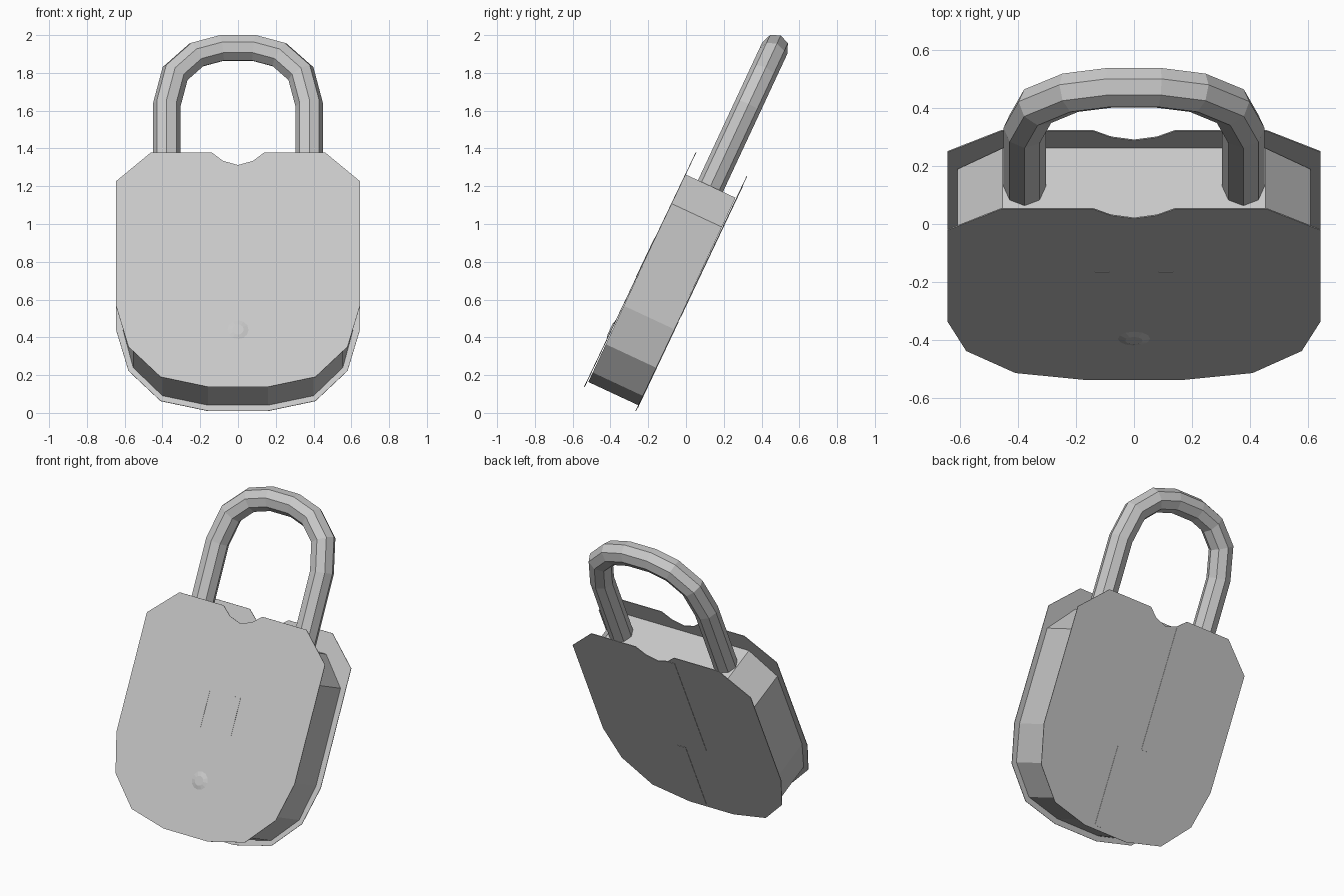
import bpy, bmesh, math
from mathutils import Matrix, Vector

cube = bpy.data.objects.get("Cube")
if cube:
    bpy.data.objects.remove(cube, do_unlink=True)

# One grey metal for the whole lock
metal = bpy.data.materials.new("grey_metal")
metal.use_nodes = True
GREY = (0.58, 0.58, 0.58, 1)
metal.diffuse_color = GREY
metal.node_tree.nodes["Principled BSDF"].inputs["Base Color"].default_value = GREY

# Parts are built upright, then leaned back
LEAN = Matrix.Rotation(math.radians(-25), 4, 'X')


def finish(name, bm):
    bmesh.ops.recalc_face_normals(bm, faces=bm.faces)
    bm.transform(LEAN)
    mesh = bpy.data.meshes.new(name)
    bm.to_mesh(mesh)
    bm.free()
    mesh.materials.append(metal)
    obj = bpy.data.objects.new(name, mesh)
    bpy.context.collection.objects.link(obj)
    return obj


def mirrored(half):
    """Close a right-hand half outline across x = 0."""
    return half + [(-x, z) for x, z in reversed(half) if x > 0]


def slab(name, outline, front, back, slope=0.0):
    """Extrude an x-z outline from front to back, leaning by slope."""
    bm = bmesh.new()
    rings = [[bm.verts.new((x, y + slope * z, z)) for x, z in outline]
             for y in (front, back)]
    bm.faces.new(rings[0])
    bm.faces.new(list(reversed(rings[1])))
    n = len(outline)
    for i in range(n):
        j = (i + 1) % n
        bm.faces.new((rings[0][i], rings[1][i], rings[1][j], rings[0][j]))
    return finish(name, bm)


def strip(x1, x2, z1, z2):
    return [(x1, z1), (x2, z1), (x2, z2), (x1, z2)]


# Lock body between the cover plates
body = mirrored([(0.16, -0.07), (0.40, -0.015), (0.555, 0.15), (0.61, 0.375),
                 (0.61, 0.972), (0.455, 1.143)])
slab("lock_body", body, -0.538, -0.244)

# Thin cover plates with a notch in the top edge
plate = mirrored([(0.16, -0.103), (0.41, -0.045), (0.58, 0.132), (0.645, 0.37),
                  (0.645, 1.103), (0.46, 1.272), (0.14, 1.272), (0.08, 1.222),
                  (0, 1.197)])
slab("front_plate", plate, -0.547, -0.543, 0.008)
slab("back_plate", plate, -0.247, -0.243, 0.006)

# Shallow raised ribs on the plates
for side, x in (("left", 0.11), ("right", -0.11)):
    slab(side + "_front_rib", strip(x - 0.025, x + 0.025, 0.54, 0.77),
         -0.549, -0.546, 0.008)
slab("upper_back_rib", strip(-0.13, -0.08, 0.45, 1.22), -0.244, -0.241, 0.006)
slab("lower_back_rib", strip(0.03, 0.09, -0.08, 0.42), -0.244, -0.241, 0.006)

# Low conical keyhole boss
bm = bmesh.new()
bmesh.ops.create_cone(bm, cap_ends=True, segments=12, radius1=0.06,
                      radius2=0.03, depth=0.008)
bm.transform(Matrix.Translation((0, -0.548, 0.23)) @ Matrix.Rotation(math.pi / 2, 4, 'X'))
finish("keyhole_boss", bm)

# Octagonal shackle swept along a bent path
SIDES, RADIUS, DEPTH = 8, 0.073, -0.39
path = mirrored([(0.378, 1.12), (0.378, 1.614), (0.333, 1.80),
                 (0.22, 1.91), (0.085, 1.95)])
path = [Vector((x, 0, z)) for x, z in path]
bm = bmesh.new()
rings = []
for i, p in enumerate(path):
    before = (p - path[i - 1]).normalized() if i else None
    after = (path[i + 1] - p).normalized() if i < len(path) - 1 else None
    before, after = before or after, after or before
    tangent = (before + after).normalized()
    out = Vector((tangent.z, 0, -tangent.x)) / tangent.dot(before)
    ring = []
    for k in range(SIDES):
        a = 2 * math.pi * k / SIDES
        co = p + out * RADIUS * math.cos(a)
        ring.append(bm.verts.new((co.x, DEPTH + RADIUS * math.sin(a), co.z)))
    rings.append(ring)
for r, s in zip(rings, rings[1:]):
    for k in range(SIDES):
        m = (k + 1) % SIDES
        bm.faces.new((r[k], r[m], s[m], s[k]))
bm.faces.new(rings[0])
bm.faces.new(rings[-1])
finish("shackle", bm)
